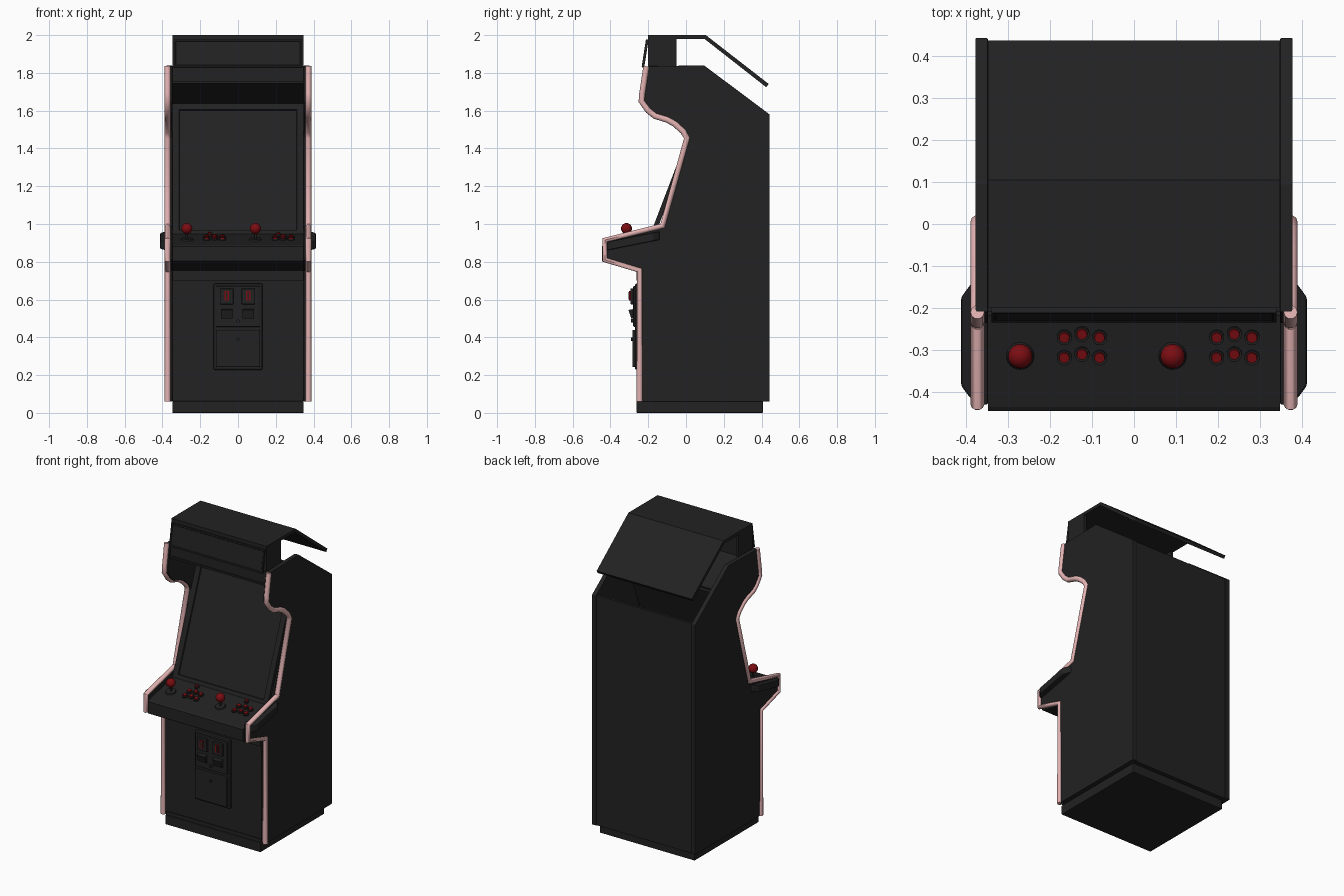
import bpy, bmesh, math
from mathutils import Matrix, Vector

if "Cube" in bpy.data.objects:
    bpy.data.objects.remove(bpy.data.objects["Cube"])


def material(name, rgb):
    m = bpy.data.materials.new(name)
    m.diffuse_color = (*rgb, 1)
    m.use_nodes = True
    m.node_tree.nodes["Principled BSDF"].inputs["Base Color"].default_value = m.diffuse_color
    return m


BLACK = material("cabinet black", (0.016, 0.016, 0.016))
PINK = material("pink trim", (0.78, 0.45, 0.45))
RED = material("control red", (0.20, 0.004, 0.006))


def finish(name, bm, mat, bevel=0.0, smooth=False):
    bmesh.ops.recalc_face_normals(bm, faces=bm.faces)
    me = bpy.data.meshes.new(name)
    bm.to_mesh(me)
    bm.free()
    me.materials.append(mat)
    ob = bpy.data.objects.new(name, me)
    bpy.context.collection.objects.link(ob)
    if bevel:
        mod = ob.modifiers.new("soft edges", "BEVEL")
        mod.width, mod.segments = bevel, 2
    if smooth:
        bpy.ops.object.select_all(action="DESELECT")
        ob.select_set(True)
        bpy.context.view_layer.objects.active = ob
        bpy.ops.object.shade_smooth_by_angle(angle=math.radians(40))
    return ob


def prism(name, yz, x0, x1, mat=BLACK, bevel=0.0):
    """Extrude a side outline (y, z) from x0 to x1."""
    bm = bmesh.new()
    face = bm.faces.new([bm.verts.new((x0, y, z)) for y, z in yz])
    out = bmesh.ops.extrude_face_region(bm, geom=[face])["geom"]
    moved = [v for v in out if isinstance(v, bmesh.types.BMVert)]
    bmesh.ops.translate(bm, verts=moved, vec=(x1 - x0, 0, 0))
    return finish(name, bm, mat, bevel)


def box(name, x, y, z, mat=BLACK, bevel=0.0):
    return prism(name, [(y[0], z[0]), (y[1], z[0]), (y[1], z[1]), (y[0], z[1])],
                 x[0], x[1], mat, bevel)


def cylinder(name, loc, r, depth, mat, tilt=0.0, r2=None):
    bm = bmesh.new()
    bmesh.ops.create_cone(bm, cap_ends=True, segments=24, radius1=r,
                          radius2=r if r2 is None else r2, depth=depth,
                          matrix=Matrix.Translation(loc) @ Matrix.Rotation(tilt, 4, "X"))
    return finish(name, bm, mat, smooth=True)


def inset_slab(name, a, b, thick, half_w, border, depth):
    """Sloping slab whose front runs from a to b (y, z), with a sunken front panel."""
    d = Vector((b[0] - a[0], b[1] - a[1])).normalized()
    n = Vector((d.y, -d.x)) * thick
    ob = prism(name, [a, b, (b[0] + n.x, b[1] + n.y), (a[0] + n.x, a[1] + n.y)],
               -half_w, half_w)
    bm = bmesh.new()
    bm.from_mesh(ob.data)
    front = Vector((0, -d.y, d.x))
    face = max(bm.faces, key=lambda f: f.normal.dot(front))
    bmesh.ops.inset_region(bm, faces=[face], thickness=border)
    bmesh.ops.inset_region(bm, faces=[face], thickness=0.004, depth=-depth)
    bm.to_mesh(ob.data)
    bm.free()
    return ob


W = 0.348

# side panels with coloured edge trim
edge = [(-0.246, 0.06), (-0.246, 0.755), (-0.43, 0.81), (-0.43, 0.915), (-0.124, 0.99),
        (0.005, 1.455), (-0.015, 1.49), (-0.06, 1.53), (-0.1, 1.552), (-0.165, 1.572),
        (-0.20, 1.60), (-0.236, 1.65), (-0.232, 1.69), (-0.21, 1.835)]
rear = [(0.095, 1.84), (0.443, 1.58), (0.443, 0.06)]
for side, s in (("left", -1), ("right", 1)):
    prism(side + "_side_panel", edge + rear, s * W, s * 0.378, BLACK, 0.003)

    cu = bpy.data.curves.new("trim_path", "CURVE")
    cu.dimensions = "3D"
    cu.bevel_depth, cu.bevel_resolution, cu.use_fill_caps = 0.0165, 3, True
    sp = cu.splines.new("POLY")
    sp.points.add(len(edge) - 1)
    for p, (y, z) in zip(sp.points, edge):
        p.co = (s * 0.373, y, z, 1)
    tmp = bpy.data.objects.new("trim_path", cu)
    bpy.context.collection.objects.link(tmp)
    me = bpy.data.meshes.new_from_object(tmp.evaluated_get(
        bpy.context.evaluated_depsgraph_get()))
    bm = bmesh.new()
    bm.from_mesh(me)
    bpy.data.objects.remove(tmp)
    for f in bm.faces:
        f.material_index = 0
    me.materials.clear()
    finish(side + "_edge_trim", bm, PINK, smooth=True)

    # sloping grip beside the control deck
    bm = bmesh.new()
    plan = [(0.37, -0.135), (0.39, -0.145), (0.412, -0.175), (0.412, -0.385),
            (0.39, -0.415), (0.37, -0.42)]
    f = bm.faces.new([bm.verts.new((s * x, y, 0.86 + 0.2 * (y + 0.42))) for x, y in plan])
    out = bmesh.ops.extrude_face_region(bm, geom=[f])["geom"]
    bmesh.ops.translate(bm, vec=(0, 0, 0.045),
                        verts=[v for v in out if isinstance(v, bmesh.types.BMVert)])
    finish(side + "_grip", bm, BLACK, 0.006)

    # marquee housing walls
    box(side + "_marquee_wall", (s * 0.33, s * W), (-0.2, -0.05), (1.835, 1.985))

# cabinet shell
box("plinth", (-W, W), (-0.262, 0.407), (0, 0.062), BLACK, 0.004)
box("front_panel", (-W, W), (-0.25, -0.225), (0.06, 0.75))
box("kick_strip", (-W, W), (-0.255, -0.24), (0.062, 0.085))
box("back_panel", (-W, W), (0.418, 0.436), (0.06, 1.58))
box("floor_panel", (-W, W), (-0.24, 0.43), (0.062, 0.075))

# roof flap and marquee
prism("roof_flap", [(-0.2, 2.0), (0.105, 2.0), (0.437, 1.742), (0.425, 1.724),
                    (0.098, 1.98), (-0.2, 1.98)], -W, W)
box("marquee_backing", (-0.33, 0.33), (-0.2, -0.185), (1.835, 1.985))
inset_slab("marquee_sign", (-0.235, 1.83), (-0.212, 1.978), 0.014, 0.34, 0.012, 0.003)

# speaker panel above the screen
box("speaker_fascia", (-W, W), (-0.21, -0.19), (1.75, 1.835))
box("fascia_lip", (-W, W), (-0.218, -0.205), (1.745, 1.757))
prism("speaker_panel", [(-0.205, 1.75), (0.085, 1.635), (0.09, 1.65), (-0.2, 1.765)], -W, W)

# screen and control deck
inset_slab("screen_bezel", (-0.193, 0.935), (0.076, 1.64), 0.025, W, 0.05, 0.008)
prism("control_deck", [(-0.445, 0.805), (-0.445, 0.882), (-0.436, 0.888), (-0.18, 0.948),
                       (-0.18, 0.90), (-0.22, 0.70), (-0.262, 0.70), (-0.262, 0.755),
                       (-0.438, 0.80)], -W, W)

TILT = math.atan(0.234)


def deck_z(y):
    return 0.888 + 0.234 * (y + 0.436)


def button(name, x, y, r):
    z = deck_z(y)
    cylinder(name + "_ring", (x, y, z + 0.002), r + 0.004, 0.012, BLACK, TILT)
    cylinder(name, (x, y, z + 0.008), r, 0.014, RED, TILT, r * 0.85)


# two player stations
for player, ox in (("first", 0.0), ("second", 0.363)):
    x, y = -0.271 + ox, -0.315
    z = deck_z(y)
    cylinder(player + "_stick_washer", (x, y, z + 0.003), 0.034, 0.01, BLACK, TILT, 0.03)
    cylinder(player + "_stick_shaft", (x, y, z + 0.025), 0.006, 0.06, BLACK)
    bm = bmesh.new()
    bmesh.ops.create_uvsphere(bm, u_segments=24, v_segments=14, radius=0.029,
                              matrix=Matrix.Translation((x, y, 0.976)))
    finish(player + "_stick_ball", bm, RED, smooth=True)
    for row in range(2):
        for col in range(3):
            button(f"{player}_button_{row}_{col}", -0.166 + ox + 0.042 * col,
                   -0.27 - 0.048 * row + (0.008 if col == 1 else 0), 0.014)
    button(player + "_start_button", -0.15 + ox, -0.215, 0.011)

# coin door
box("coin_door_frame", (-0.13, 0.13), (-0.27, -0.245), (0.228, 0.685), BLACK, 0.008)
box("coin_door_upper", (-0.117, 0.117), (-0.28, -0.26), (0.455, 0.672), BLACK, 0.006)
box("coin_door_lower", (-0.117, 0.117), (-0.284, -0.26), (0.242, 0.44), BLACK, 0.006)
for name, cx in (("left", -0.06), ("right", 0.055)):
    box(name + "_coin_slot", (cx - 0.036, cx + 0.036), (-0.295, -0.275), (0.575, 0.658),
        BLACK, 0.004)
    box(name + "_coin_light", (cx - 0.012, cx + 0.012), (-0.301, -0.29), (0.595, 0.645), RED)
    box(name + "_coin_slit", (cx - 0.004, cx + 0.004), (-0.304, -0.29), (0.60, 0.64))
    prism(name + "_coin_return", [(-0.275, 0.50), (-0.29, 0.50), (-0.305, 0.545),
                                  (-0.275, 0.55)], cx - 0.03, cx + 0.03)
for name, z in (("upper", 0.487), ("lower", 0.39)):
    cylinder(name + "_lock", (0, -0.285, z), 0.009, 0.014, BLACK, math.pi / 2)
